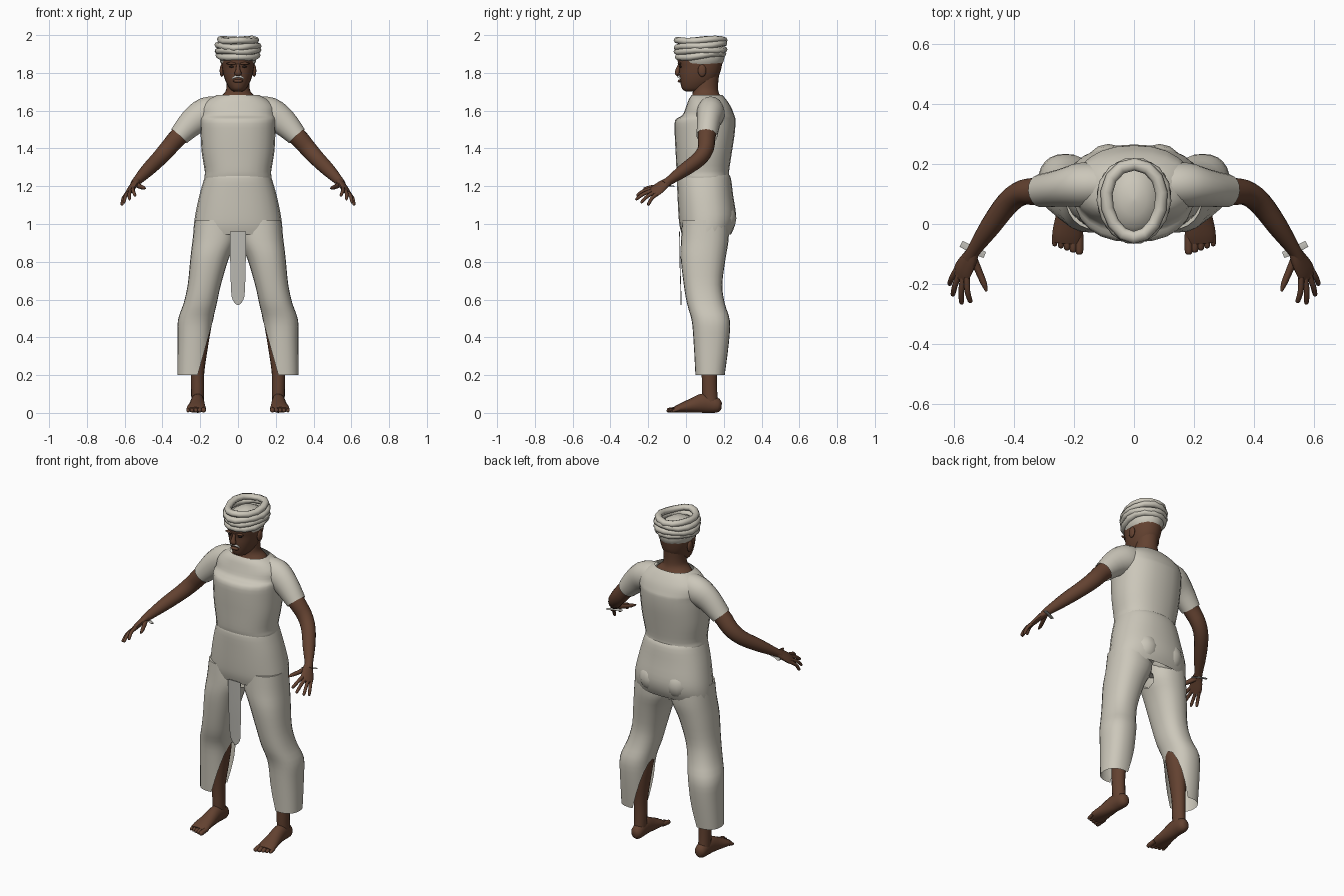
import bpy, bmesh, math
from mathutils import Vector

def mat(name, rgb):
    m = bpy.data.materials.new(name)
    m.diffuse_color = (*rgb, 1)
    return m

SKIN = mat("brown_skin", (0.125, 0.054, 0.030))
CLOTH = mat("off_white_cloth", (0.60, 0.57, 0.49))
FLAP = mat("grey_cloth", (0.50, 0.49, 0.45))
WHITE = mat("white_hair", (0.75, 0.74, 0.70))
DARK = mat("dark_eye", (0.02, 0.012, 0.01))

def smooth_rows(rows, k):
    """Catmull-Rom interpolation of rows of numbers, k steps per span."""
    out = []
    for i in range(len(rows) - 1):
        a, b, c, d = (rows[max(i - 1, 0)], rows[i], rows[i + 1], rows[min(i + 2, len(rows) - 1)])
        for j in range(k):
            t = j / k
            out.append([0.5 * (2 * q + (r - p) * t + (2 * p - 5 * q + 4 * r - s) * t * t
                               + (3 * q - p - 3 * r + s) * t ** 3) for p, q, r, s in zip(a, b, c, d)])
    return out + [list(rows[-1])]

def build(name, rings, material, cap=(True, True), mirror=False, closed=False, cut=None, angle=50):
    """Skin a list of point rings into one object."""
    bm = bmesh.new()
    vs = [[bm.verts.new(p) for p in r] for r in rings]
    n = len(vs[0])
    for i in range(len(vs) if closed else len(vs) - 1):
        a, b = vs[i], vs[(i + 1) % len(vs)]
        for j in range(n):
            bm.faces.new((a[j], a[(j + 1) % n], b[(j + 1) % n], b[j]))
    if not closed:
        if cap[0]:
            bm.faces.new(vs[0])
        if cap[1]:
            bm.faces.new(vs[-1])
    if cut:
        bmesh.ops.bisect_plane(bm, geom=bm.verts[:] + bm.edges[:] + bm.faces[:],
                               plane_co=cut[0], plane_no=cut[1], clear_outer=True)
    bmesh.ops.recalc_face_normals(bm, faces=bm.faces[:])
    me = bpy.data.meshes.new(name)
    bm.to_mesh(me)
    bm.free()
    me.materials.append(material)
    ob = bpy.data.objects.new(name, me)
    bpy.context.collection.objects.link(ob)
    if mirror:
        ob.modifiers.new("mirror", 'MIRROR').use_mirror_merge = False
    bpy.ops.object.select_all(action='DESELECT')
    ob.select_set(True)
    bpy.context.view_layer.objects.active = ob
    bpy.ops.object.shade_smooth_by_angle(angle=math.radians(angle))
    return ob

def spow(v, e):
    return math.copysign(abs(v) ** e, v)

def loft(name, rows, material, p=2.3, n=24, k=3, **kw):
    """Rows: z, centre x, half width, front y, back y."""
    rings = []
    for z, cx, rx, yf, yb in smooth_rows(rows, k):
        ring = []
        for j in range(n):
            a = 2 * math.pi * j / n
            ring.append((cx + rx * spow(math.cos(a), 2 / p),
                         (yf + yb) / 2 + (yb - yf) / 2 * spow(math.sin(a), 2 / p), z))
        rings.append(ring)
    return build(name, rings, material, **kw)

def tube(name, rows, material, wide=(1, 0, 0), n=12, k=3, **kw):
    """Rows: x, y, z, radius along 'wide', radius across it."""
    pts = smooth_rows(rows, k)
    rings = []
    for i, r in enumerate(pts):
        t = (Vector(pts[min(i + 1, len(pts) - 1)][:3]) - Vector(pts[max(i - 1, 0)][:3])).normalized()
        w = Vector(wide)
        u = (w - t * w.dot(t)).normalized()
        v = t.cross(u)
        rings.append([Vector(r[:3]) + u * (r[3] * math.cos(2 * math.pi * j / n))
                      + v * (r[4] * math.sin(2 * math.pi * j / n)) for j in range(n)])
    return build(name, rings, material, **kw)

def blob(name, c, r, material, mirror=False):
    rows = []
    for i in range(9):
        a = math.pi * (i + 0.15) / 8.3 - math.pi / 2
        s = math.cos(a)
        rows.append((c[2] + r[2] * math.sin(a), c[0], r[0] * s, c[1] - r[1] * s, c[1] + r[1] * s))
    return loft(name, rows, material, p=2, n=16, k=1, mirror=mirror)

# Shirt body and sleeves
loft("shirt_body", [(1.215, 0, .172, -.04, .225), (1.25, 0, .178, -.045, .228), (1.28, 0, .176, -.05, .228),
                    (1.38, 0, .192, -.055, .243), (1.48, 0, .198, -.06, .258), (1.55, 0, .2, -.057, .262),
                    (1.575, 0, .2, -.02, .256), (1.62, 0, .195, .0, .238), (1.66, 0, .155, .015, .212),
                    (1.682, 0, .112, .03, .192)], CLOTH, cap=(False, False))
tube("shirt_sleeve", [(.10, .13, 1.59, .085, .07), (.17, .13, 1.585, .085, .075), (.24, .12, 1.54, .073, .063),
                      (.312, .11, 1.465, .055, .055)], CLOTH, wide=(.7, 0, .7), n=18,
     cap=(True, False), mirror=True)

# Trousers: seat, split legs and hanging front sash
loft("trouser_seat", [(1.265, 0, .17, -.04, .225), (1.24, 0, .179, -.048, .238), (1.15, 0, .205, -.045, .25),
                      (1.05, 0, .226, -.04, .265), (.99, 0, .234, -.034, .258), (.945, 0, .236, -.022, .238)],
     CLOTH, cap=(False, False))
loft("trouser_leg", [(1.02, .118, .112, -.02, .225), (.92, .122, .118, -.026, .226), (.82, .15, .102, -.028, .21),
                     (.68, .178, .088, -.012, .192), (.58, .2, .088, .005, .205), (.49, .225, .093, .03, .232),
                     (.38, .232, .088, .04, .228), (.2, .238, .083, .05, .205)],
     CLOTH, cap=(True, False), mirror=True, cut=((.135, 0, .48), (-.96, 0, -.27)))
for s, nm in ((-1, "left_buttock_drape"), (1, "right_buttock_drape")):
    blob(nm, (s * .085, .16, 1.03), (.09, .107, .1), CLOTH)
tube("front_sash", [(0, -.034, .96, .042, .002), (0, -.032, .80, .041, .002), (0, -.027, .64, .036, .002),
                    (0, -.026, .595, .026, .002), (0, -.026, .572, .006, .002)], FLAP)

# Legs, feet and toes
loft("lower_leg", [(.62, .195, .06, .03, .16), (.5, .19, .055, .06, .175), (.38, .2, .046, .07, .18),
                   (.22, .214, .036, .082, .165), (.12, .214, .034, .085, .165), (.05, .214, .033, .09, .17)],
     SKIN, n=16, p=2, mirror=True)
tube("foot", [(.212, .188, .035, .014, .018), (.212, .168, .038, .033, .038), (.214, .10, .052, .036, .052),
              (.217, .03, .038, .043, .038), (.221, -.03, .025, .051, .024), (.223, -.062, .016, .046, .015)],
     SKIN, n=16, mirror=True)
for i in range(5):
    x, tip, r = .182 + i * .0205, -.102 + .007 * i, .0135 - .001 * i
    tube("toe_%d" % (i + 1), [(x, -.035, .02, r, r), (x, tip + .02, .015, r, r), (x, tip + .004, r, r * .8, r * .8),
                              (x, tip, r, r * .3, r * .3)], SKIN, n=8, k=2, mirror=True)

# Arms, hands and fingers
tube("arm", [(.20, .13, 1.57, .055, .055), (.31, .11, 1.468, .047, .05), (.37, .105, 1.40, .042, .046),
             (.42, .07, 1.345, .039, .042), (.48, -.01, 1.285, .034, .036), (.535, -.09, 1.228, .022, .024),
             (.55, -.115, 1.21, .024, .02)], SKIN, wide=(.6, .6, -.4), n=16, mirror=True)
SPREAD = (.62, .55, -.5)
tube("palm", [(.535, -.09, 1.228, .021, .02), (.55, -.12, 1.208, .032, .018), (.57, -.155, 1.18, .038, .015),
              (.58, -.178, 1.162, .034, .011)], SKIN, wide=SPREAD, mirror=True)
tips = [(.545, -.263, 1.15), (.575, -.268, 1.13), (.605, -.24, 1.113), (.616, -.203, 1.10)]
for i, tip in enumerate(tips):
    f = (i - 1.5) * .0175
    a = Vector((.573, -.163, 1.175)) + Vector(SPREAD) * f
    b = Vector(tip)
    m = a.lerp(b, .5) + Vector((.004, -.004, .006))
    tube("finger_%d" % (i + 1), [(*a, .0105, .0105), (*m, .0095, .0095), (*a.lerp(b, .92), .008, .008),
                                 (*b, .003, .003)], SKIN, n=8, mirror=True)
tube("thumb", [(.538, -.11, 1.21, .016, .014), (.518, -.155, 1.198, .013, .012), (.5, -.198, 1.192, .01, .01),
               (.491, -.224, 1.188, .004, .004)], SKIN, wide=(0, 0, 1), n=8, mirror=True)
# Small flat wrist band
tube("wrist_band", [(.497, -.103, 1.198, .011, .003), (.54, -.085, 1.203, .012, .003),
                    (.576, -.066, 1.2, .011, .003)], FLAP, wide=(.4, -.9, .1), n=4, k=1, mirror=True, angle=30)

# Neck, head and face
loft("neck", [(1.63, 0, .13, .02, .205), (1.668, 0, .1, .03, .188), (1.70, 0, .067, .036, .172),
              (1.74, 0, .06, .04, .17), (1.79, 0, .06, .05, .175)], SKIN, p=2)
loft("head", [(1.702, 0, .024, .0, .07), (1.715, 0, .042, -.02, .11), (1.75, 0, .063, -.03, .15),
              (1.79, 0, .077, -.035, .176), (1.83, 0, .085, -.036, .188), (1.87, 0, .088, -.045, .195),
              (1.92, 0, .085, -.035, .19)], SKIN, p=2.15)
tube("nose", [(0, -.03, 1.848, .009, .009), (0, -.042, 1.82, .011, .012), (0, -.047, 1.797, .019, .013),
              (0, -.036, 1.786, .012, .006)], SKIN, n=10)
blob("ear", (.086, .085, 1.812), (.011, .022, .033), SKIN, mirror=True)
blob("lips", (0, -.032, 1.757), (.026, .012, .009), SKIN)
blob("brow", (.033, -.034, 1.85), (.028, .01, .007), SKIN, mirror=True)
blob("eye", (.033, -.028, 1.833), (.014, .008, .006), DARK, mirror=True)
tube("moustache", [(-.031, -.028, 1.769, .003, .003), (-.016, -.038, 1.779, .006, .005), (0, -.043, 1.781, .005, .004),
                   (.016, -.038, 1.779, .006, .005), (.031, -.028, 1.769, .003, .003)],
     WHITE, wide=(0, 0, 1), n=8)

# Turban: crown dome and stacked rolls
blob("turban_dome", (0, .08, 1.885), (.1, .125, .085), CLOTH)

def roll(name, z, rx, ry, r, tilt, twist):
    rings = []
    for i in range(14):
        a = 2 * math.pi * i / 14 + twist
        c = Vector((math.cos(a), math.sin(a), 0))
        wide = 1 + .1 * math.sin(a)
        ring = []
        for j in range(8):
            b = 2 * math.pi * j / 8
            ring.append((c.x * (rx * wide + r * math.cos(b)), .077 + c.y * (ry + r * math.cos(b)),
                         z + tilt * c.y + .004 * math.sin(3 * a + twist * 9) + r * .85 * math.sin(b)))
        rings.append(ring)
    build(name, rings, CLOTH, closed=True, angle=60)

for i, (z, rx, ry, r, tilt) in enumerate([(1.893, .098, .118, .022, .012), (1.918, .104, .122, .021, .004),
                                          (1.945, .104, .124, .021, .010), (1.973, .092, .122, .021, .004)]):
    roll("turban_roll_%d" % (i + 1), z, rx, ry, r, tilt, i * .22)
